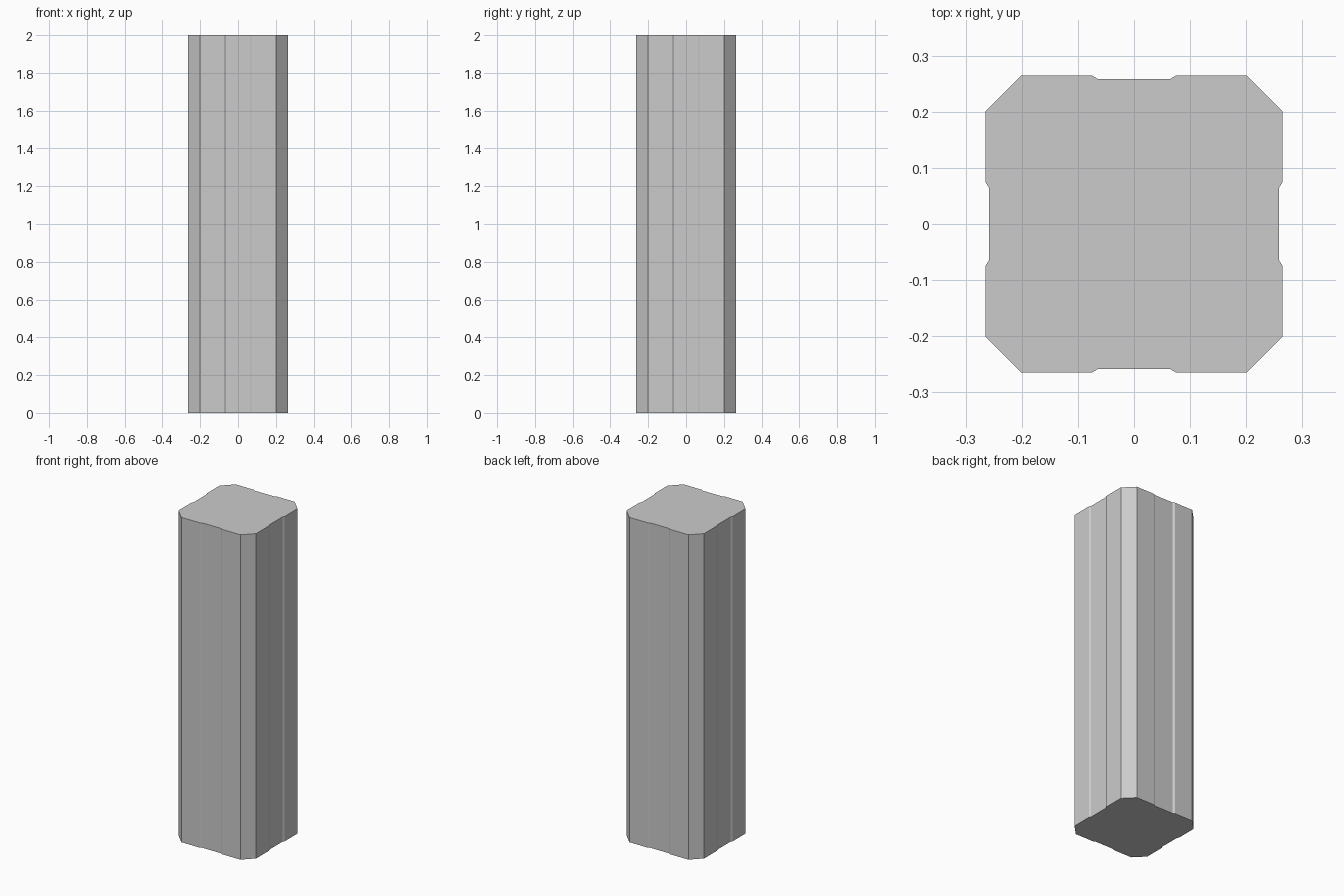
import bpy, bmesh
from mathutils import Matrix, Vector

if "Cube" in bpy.data.objects:
    bpy.data.objects.remove(bpy.data.objects["Cube"])

HEIGHT = 2.0
# One side of the cross-section: chamfered corner, flat, shallow central groove, flat
SIDE = [(-0.201, -0.265), (-0.075, -0.265), (-0.064, -0.258),
        (0.064, -0.258), (0.075, -0.265), (0.201, -0.265)]


def rotated_profile(side, turns=4):
    """Repeat the side profile around z to close the outline."""
    points = []
    for i in range(turns):
        rot = Matrix.Rotation(i * 6.283185307 / turns, 3, 'Z')
        points += [rot @ Vector((x, y, 0)) for x, y in side]
    return points


# Pillar: extruded grooved and chamfered square
bm = bmesh.new()
base = bm.faces.new([bm.verts.new(p) for p in rotated_profile(SIDE)])
result = bmesh.ops.extrude_face_region(bm, geom=[base], use_keep_orig=True)
top = [g for g in result["geom"] if isinstance(g, bmesh.types.BMVert)]
bmesh.ops.translate(bm, verts=top, vec=(0, 0, HEIGHT))
bmesh.ops.recalc_face_normals(bm, faces=bm.faces)

mesh = bpy.data.meshes.new("pillar")
bm.to_mesh(mesh)
bm.free()
bpy.context.collection.objects.link(bpy.data.objects.new("pillar", mesh))
